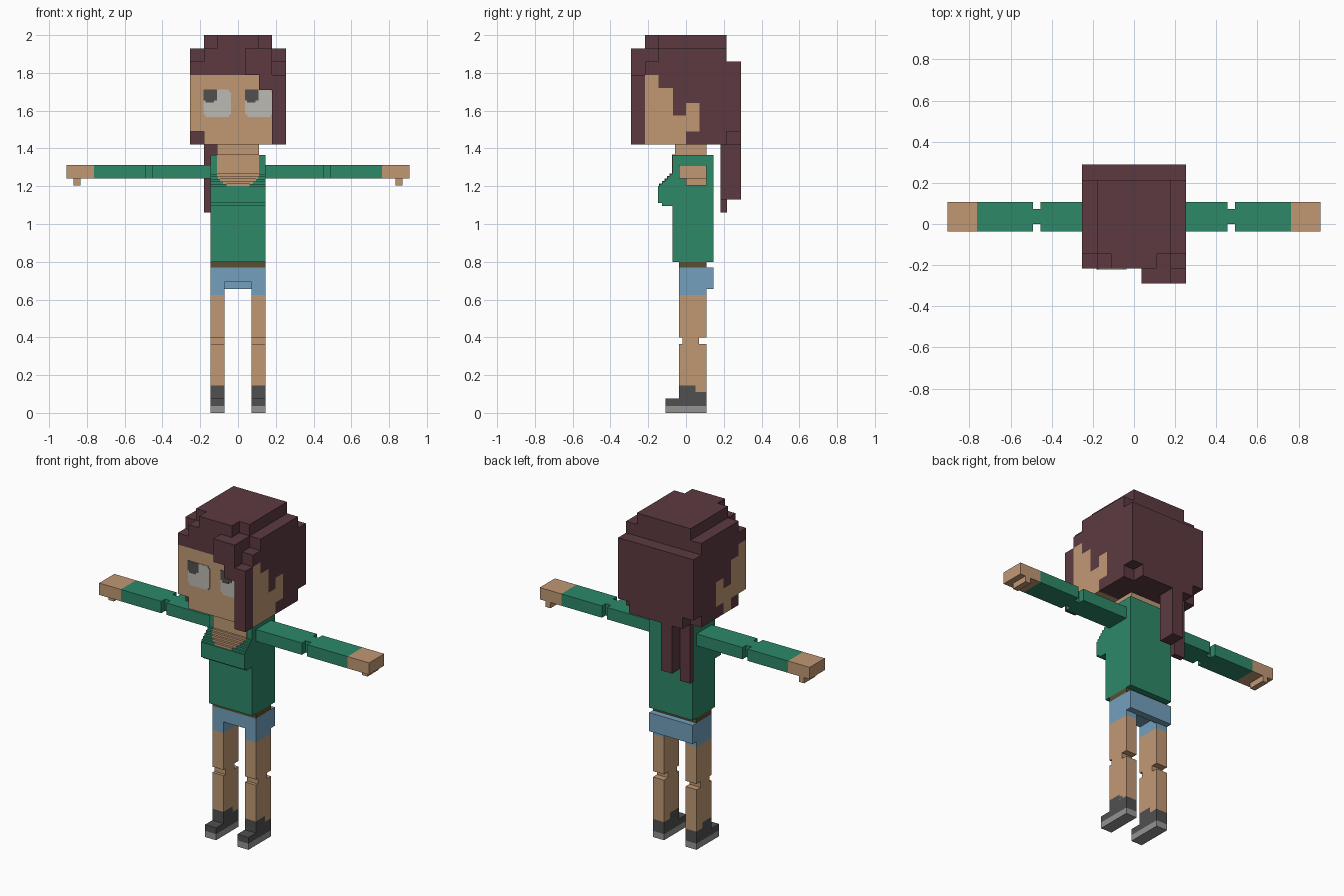
import bpy, bmesh

cube = bpy.data.objects.get("Cube")
if cube:
    bpy.data.objects.remove(cube, do_unlink=True)


def material(name, r, g, b):
    lin = [((c / 255 + 0.055) / 1.055) ** 2.4 for c in (r, g, b)] + [1.0]
    m = bpy.data.materials.new(name)
    m.use_nodes = True
    m.diffuse_color = lin
    m.node_tree.nodes["Principled BSDF"].inputs["Base Color"].default_value = lin
    return m


HAIR = material("hair brown", 92, 58, 64)
SKIN = material("skin tan", 193, 152, 116)
GREEN = material("shirt green", 45, 137, 105)
BLUE = material("shorts blue", 115, 160, 190)
DARK = material("dark grey", 80, 80, 80)
SOLE = material("sole grey", 148, 148, 148)
WHITE = material("eye white", 188, 186, 178)
BELT = material("belt olive", 88, 78, 48)


def part(name, mat, boxes, side=1):
    """One object from boxes (x0, x1, y0, y1, z0, z1); side=-1 mirrors in x."""
    bm = bmesh.new()
    for x0, x1, y0, y1, z0, z1 in boxes:
        x0, x1 = sorted((x0 * side, x1 * side))
        verts = bmesh.ops.create_cube(bm, size=1)["verts"]
        for v in verts:
            v.co = (x1 if v.co.x > 0 else x0,
                    y1 if v.co.y > 0 else y0,
                    z1 if v.co.z > 0 else z0)
    me = bpy.data.meshes.new(name)
    bm.to_mesh(me)
    bm.free()
    me.materials.append(mat)
    ob = bpy.data.objects.new(name, me)
    bpy.context.collection.objects.link(ob)
    return ob


W = 0.253    # half width of the head
F = -0.217   # front plane of the face

# Head: columns from front to back, skin between two heights, hair around it
columns = [(F, -0.145, 1.42, 1.79), (-0.145, -0.07, 1.42, 1.72),
           (-0.07, 0.0, 1.42, 1.575), (0.0, 0.072, 1.49, 1.64)]
skin, hair = [], []
for i, (y0, y1, z0, z1) in enumerate(columns):
    if i < 2:  # missing jaw corner on one side
        skin += [(-0.18, W, y0, y1, z0, 1.49), (-W, W, y0, y1, 1.49, z1)]
    else:
        skin.append((-W, W, y0, y1, z0, z1))
    hair.append((-W, W, y0, y1, z1, 1.86))
    if z0 > 1.42:
        hair.append((-W, W, y0, y1, 1.42, z0))
part("face", SKIN, skin)

# Hair: side tuft, rear mass, stepped crown
hair += [(-W, -0.18, -0.145, -0.07, 1.42, 1.49),
         (-W, W, 0.072, 0.214, 1.42, 1.86),
         (-W, W, 0.214, 0.29, 1.49, 1.86),
         (-0.18, 0.18, 0.214, 0.29, 1.42, 1.49),
         (-W, W, -0.145, 0.214, 1.86, 1.93),
         (-0.18, 0.18, F, -0.145, 1.86, 1.93),
         (-0.18, 0.18, -0.145, 0.214, 1.93, 2.0),
         (-0.11, 0.11, F, -0.145, 1.93, 2.0)]
part("hair_cap", HAIR, hair)
part("hair_fringe", HAIR, [(0.037, 0.18, -0.29, F, 1.79, 1.93),
                           (0.11, 0.18, -0.29, F, 1.71, 1.79),
                           (0.18, W, -0.29, F, 1.42, 1.79)])
part("hair_tails", HAIR, [(-0.11, -0.035, 0.183, 0.29, 1.13, 1.42),
                          (-0.18, -0.11, 0.183, 0.217, 1.06, 1.42)])

# Eyes: thin plates with clipped corners
for label, x in (("right", -0.183), ("left", 0.037)):
    part(label + "_eye", WHITE, [(x, x + 0.147, F - 0.003, F, 1.58, 1.70),
                                 (x + 0.012, x + 0.135, F - 0.003, F, 1.567, 1.713)])
    part(label + "_pupil", DARK, [(x, x + 0.072, F - 0.005, F, 1.655, 1.713),
                                  (x + 0.01, x + 0.055, F - 0.005, F, 1.642, 1.655)])

# Neck and torso
part("neck", SKIN, [(-0.11, 0.11, -0.058, 0.108, 1.365, 1.42)])
T = 0.146
shirt = [(-T, T, -0.072, 0.145, 0.80, 1.365),
         (-T, T, -0.148, -0.072, 1.11, 1.2),
         (-T, T, -0.127, -0.072, 1.095, 1.11)]
neckline = [(-0.11, 0.11, -0.075, 0.0, 1.265, 1.367)]
# Stepped slope of the chest, with the open neckline narrowing downwards
for i, half in enumerate((0.11, 0.105, 0.095, 0.08, 0.06)):
    y = -0.085 - 0.0137 * i
    z = 1.265 - 0.013 * i
    shirt.append((-T, T, y, -0.072, z - 0.013, z))
    neckline.append((-half, half, y - 0.002, -0.072, z - 0.013, z + 0.002))
part("shirt", GREEN, shirt)
part("neckline", SKIN, neckline)

# Belt and shorts
part("belt", BELT, [(-T, T, -0.037, 0.108, 0.77, 0.80)])
part("shorts", BLUE, [(-T, T, -0.037, 0.108, 0.692, 0.77),
                      (-T, T, 0.108, 0.145, 0.657, 0.77),
                      (-T, T, 0.1, 0.12, 0.657, 0.692)])

for label, s in (("left", 1), ("right", -1)):
    # Arm with an elbow notch
    part(label + "_sleeve", GREEN, [(T, 0.455, -0.037, 0.108, 1.24, 1.312),
                                    (0.455, 0.49, 0.0, 0.072, 1.24, 1.312),
                                    (0.49, 0.762, -0.037, 0.108, 1.24, 1.312)], s)
    part(label + "_hand", SKIN, [(0.762, 0.907, -0.037, 0.108, 1.24, 1.312),
                                 (0.835, 0.87, 0.0, 0.108, 1.205, 1.24)], s)
    # Leg with a knee notch
    part(label + "_shorts_leg", BLUE, [(0.072, T, -0.037, 0.108, 0.625, 0.692)], s)
    part(label + "_leg", SKIN, [(0.072, T, -0.037, 0.108, 0.40, 0.625),
                                (0.072, T, -0.018, 0.07, 0.365, 0.40),
                                (0.072, T, -0.037, 0.108, 0.145, 0.365),
                                (0.072, T, 0.05, 0.108, 0.11, 0.145)], s)
    # Shoe and sole
    part(label + "_shoe", DARK, [(0.072, T, -0.037, 0.05, 0.037, 0.145),
                                 (0.072, T, 0.05, 0.075, 0.11, 0.13),
                                 (0.072, T, 0.05, 0.108, 0.037, 0.11),
                                 (0.072, T, -0.108, -0.037, 0.037, 0.075)], s)
    part(label + "_sole", SOLE, [(0.072, T, -0.108, 0.108, 0.0, 0.037)], s)
